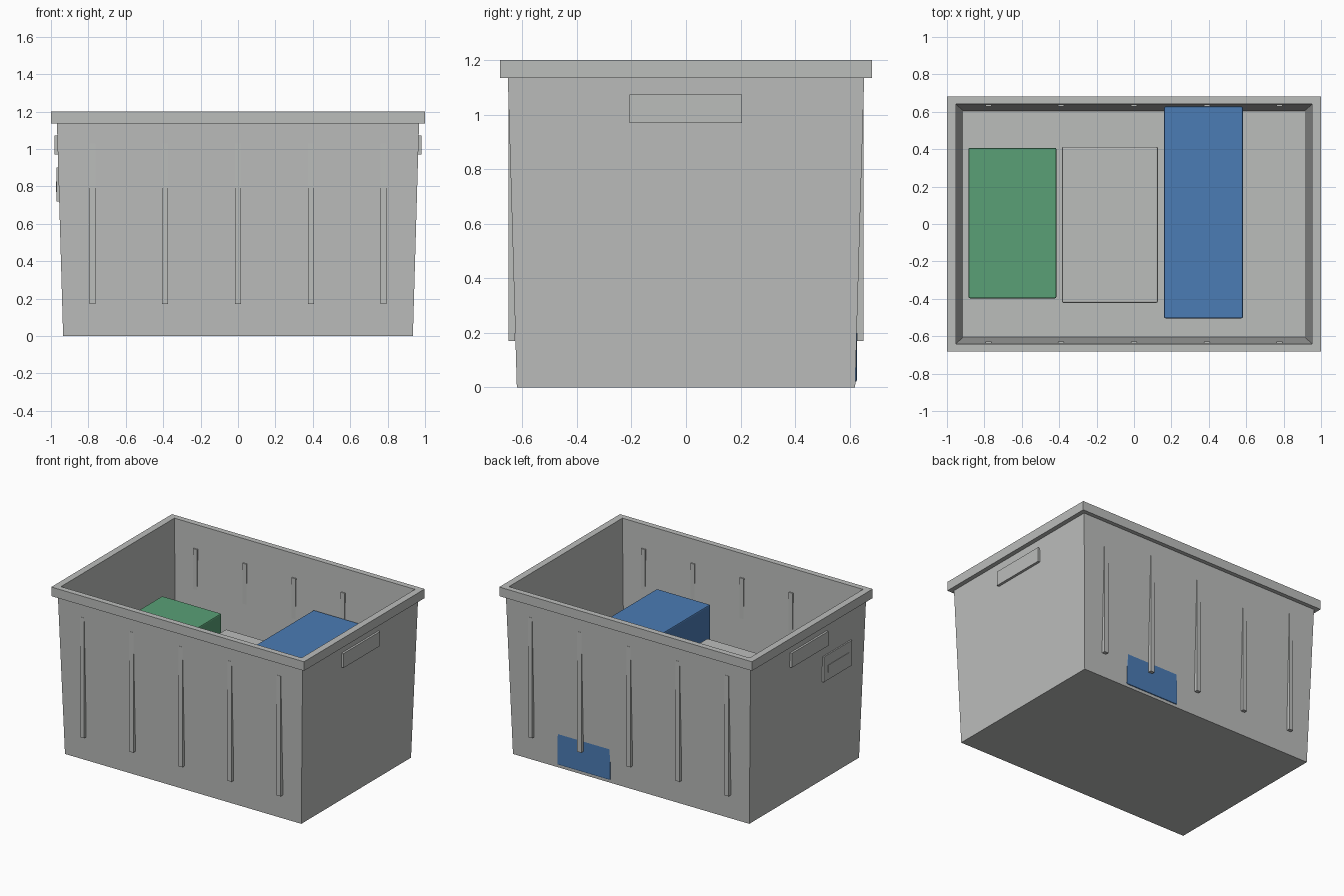
import bpy
import bmesh

cube = bpy.data.objects.get("Cube")
if cube:
    bpy.data.objects.remove(cube, do_unlink=True)


def material(name, color):
    mat = bpy.data.materials.new(name)
    mat.use_nodes = True
    mat.diffuse_color = (*color, 1)
    bsdf = next(n for n in mat.node_tree.nodes if n.type == 'BSDF_PRINCIPLED')
    bsdf.inputs["Base Color"].default_value = (*color, 1)
    return mat


grey = material("grey_plastic", (0.5, 0.51, 0.5))
green = material("green_box", (0.1, 0.35, 0.18))
blue = material("blue_box", (0.07, 0.2, 0.46))


def finish(name, bm, mat):
    bmesh.ops.recalc_face_normals(bm, faces=bm.faces)
    mesh = bpy.data.meshes.new(name)
    bm.to_mesh(mesh)
    bm.free()
    mesh.materials.append(mat)
    obj = bpy.data.objects.new(name, mesh)
    bpy.context.collection.objects.link(obj)
    return obj


def box(name, xs, ys, zs, mat, bevel=0):
    """Box spanning the given ranges, optionally with bevelled edges."""
    bm = bmesh.new()
    bmesh.ops.create_cube(bm, size=1)
    for v in bm.verts:
        v.co = [lo + (hi - lo) * (c + 0.5) for c, (lo, hi) in zip(v.co, (xs, ys, zs))]
    obj = finish(name, bm, mat)
    if bevel:
        mod = obj.modifiers.new("Bevel", 'BEVEL')
        mod.width = bevel
        mod.segments = 2
    return obj


# Tapered open crate with a projecting rim: rectangles (half x, half y, z) joined in turn
profile = [
    (0.935, 0.62, 0), (0.968, 0.653, 1.135), (1.0, 0.682, 1.135),
    (1.0, 0.682, 1.2), (0.952, 0.641, 1.2), (0.914, 0.605, 0.02),
]
bm = bmesh.new()
rings = [[bm.verts.new((sx * hx, sy * hy, z))
          for sx, sy in ((-1, -1), (1, -1), (1, 1), (-1, 1))] for hx, hy, z in profile]
for low, high in zip(rings, rings[1:]):
    for i in range(4):
        j = (i + 1) % 4
        bm.faces.new((low[i], low[j], high[j], high[i]))
bm.faces.new(rings[0])
bm.faces.new(rings[-1])
finish("crate", bm, grey)

# Upright ribs, passing through the long walls
for side, sign in (("front", -1), ("back", 1)):
    for i in range(5):
        x = (i - 2) * 0.389
        box(f"{side}_rib_{i + 1}", (x - 0.016, x + 0.016),
            sorted((sign * 0.627, sign * 0.651)), (0.17, 1.03), grey)

# Handle plates on the short ends
for side, sign in (("right", -1), ("left", 1)):
    box(f"{side}_handle", sorted((sign * 0.96, sign * 0.981)),
        (-0.207, 0.205), (0.97, 1.073), grey)

# Label holder on one end
box("label_holder", (-0.971, -0.955), (-0.49, -0.17), (0.72, 0.9), grey)
box("label_strip", (-0.974, -0.965), (-0.45, -0.22), (0.77, 0.825), grey)

# Boxes stored inside
box("green_storage_box", (-0.885, -0.415), (-0.397, 0.407), (0.02, 0.752), green, 0.008)
box("grey_storage_box", (-0.385, 0.127), (-0.422, 0.413), (0.02, 0.646), grey, 0.008)
box("blue_storage_box", (0.16, 0.583), (-0.504, 0.627), (0.02, 0.847), blue, 0.008)
